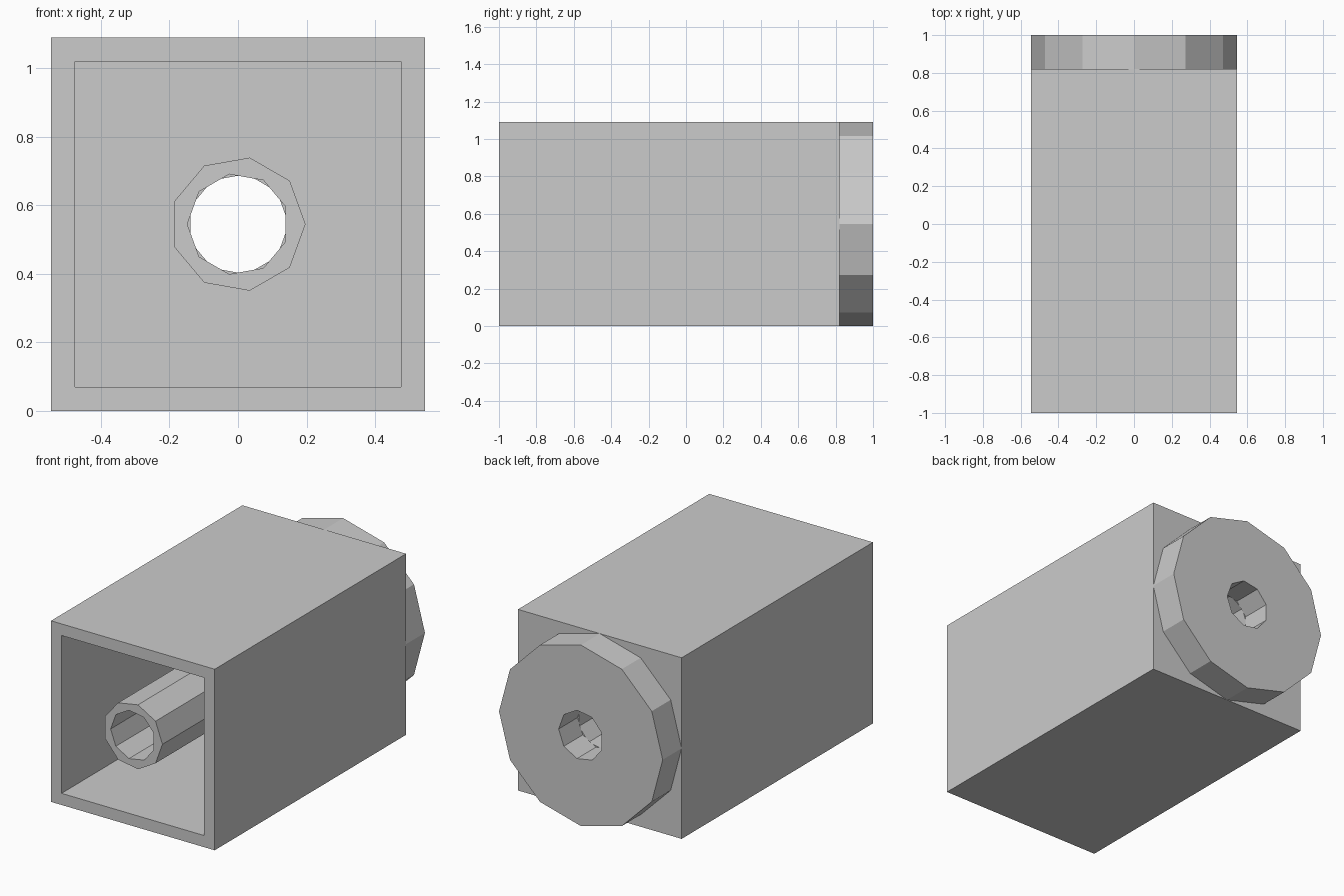
import bpy
import bmesh
from math import cos, sin, pi

cube = bpy.data.objects.get("Cube")
if cube:
    bpy.data.objects.remove(cube, do_unlink=True)

HALF, CAVITY, MID = 0.545, 0.475, 0.545
FRONT, WALL, BACK, END = -1.0, 0.75, 0.82, 1.0

grey = bpy.data.materials.new("plain grey")
grey.use_nodes = True
colour = (0.6, 0.6, 0.6, 1)
grey.diffuse_color = colour
grey.node_tree.nodes["Principled BSDF"].inputs["Base Color"].default_value = colour


def polygon(sides, radius, start=0.0):
    angles = [start + 2 * pi * i / sides for i in range(sides)]
    return [(radius * cos(a), radius * sin(a)) for a in angles]


def square(half):
    return polygon(4, half * 2 ** 0.5, pi / 4)


def hollow_part(name, rings):
    """Closed skin through a loop of (outline, y) rings: caps where y stays, walls where it moves."""
    bm = bmesh.new()
    loops = []
    for outline, y in rings:
        verts = [bm.verts.new((x, y, MID + z)) for x, z in outline]
        edges = [bm.edges.new((v, verts[i - 1])) for i, v in enumerate(verts)]
        loops.append((y, verts, edges))
    for (ya, va, ea), (yb, vb, eb) in zip(loops, loops[1:] + loops[:1]):
        if ya == yb:
            bmesh.ops.triangle_fill(bm, edges=ea + eb, use_beauty=True)
        else:
            for i in range(len(va)):
                bm.faces.new((va[i - 1], va[i], vb[i], vb[i - 1]))
    bmesh.ops.recalc_face_normals(bm, faces=bm.faces)
    mesh = bpy.data.meshes.new(name)
    bm.to_mesh(mesh)
    bm.free()
    mesh.materials.append(grey)
    obj = bpy.data.objects.new(name, mesh)
    bpy.context.collection.objects.link(obj)
    return obj


bore = polygon(9, 0.148, pi)
rear_bore = polygon(9, 0.148)

# Square housing, open at the front, with a bored back wall
hollow_part("housing", [(square(HALF), FRONT), (square(HALF), BACK),
                        (bore, BACK), (bore, WALL),
                        (square(CAVITY), WALL), (square(CAVITY), FRONT)])

# Central tube running the length of the cavity
tube = polygon(9, 0.197)
hollow_part("centre_tube", [(tube, FRONT), (tube, WALL), (bore, WALL), (bore, FRONT)])

# Twelve-sided collar on the back
collar = polygon(12, HALF)
hollow_part("rear_collar", [(collar, BACK), (collar, END), (rear_bore, END), (rear_bore, BACK)])
